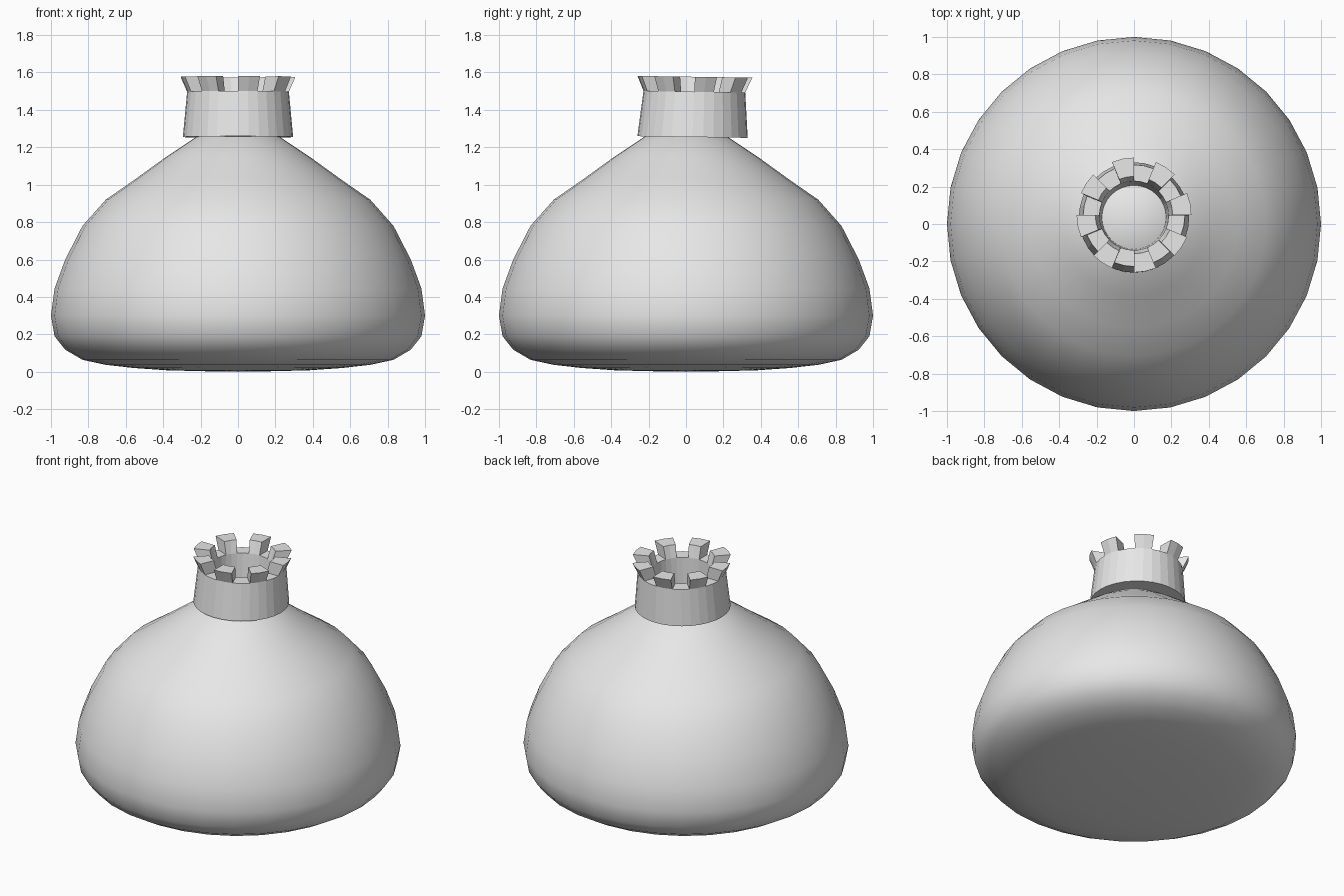
import bpy, bmesh, math

if "Cube" in bpy.data.objects:
    bpy.data.objects.remove(bpy.data.objects["Cube"])

SEG = 32
gray = bpy.data.materials.new("light_gray")
gray.diffuse_color = (0.8, 0.8, 0.8, 1)
gray.use_nodes = True
gray.node_tree.nodes["Principled BSDF"].inputs["Base Color"].default_value = gray.diffuse_color


def add_object(name, bm):
    bmesh.ops.recalc_face_normals(bm, faces=bm.faces)
    mesh = bpy.data.meshes.new(name)
    bm.to_mesh(mesh)
    bm.free()
    mesh.materials.append(gray)
    obj = bpy.data.objects.new(name, mesh)
    bpy.context.collection.objects.link(obj)
    return obj


# Sack body: a sphere whose rings are moved to new heights, bottom to top
heights = [0, 0.003, 0.008, 0.02, 0.037, 0.064, 0.118, 0.19, 0.30,
           0.445, 0.60, 0.78, 0.92, 1.025, 1.15, 1.275, 1.33]
bm = bmesh.new()
bmesh.ops.create_uvsphere(bm, u_segments=SEG, v_segments=16, radius=1)
for v in bm.verts:
    ring = round((math.asin(max(-1, min(1, v.co.z))) / math.pi + 0.5) * 16)
    v.co.z = heights[ring]
for f in bm.faces:
    f.smooth = True
add_object("sack_body", bm)

# Neck collar: a thick tapered ring, closed below
bm = bmesh.new()
profile = [(0.17, 1.255), (0.295, 1.255), (0.272, 1.497), (0.185, 1.497)]
rings = []
for i in range(SEG):
    a = 2 * math.pi * i / SEG
    rings.append([bm.verts.new((r * math.cos(a), r * math.sin(a), z)) for r, z in profile])
rim = []
for i in range(SEG):
    p, q = rings[i], rings[(i + 1) % SEG]
    for k in range(4):
        n = (k + 1) % 4
        f = bm.faces.new((p[k], q[k], q[n], p[n]))
        if k == 2:
            rim.append(f)
bmesh.ops.recalc_face_normals(bm, faces=bm.faces)

# Crimped teeth: every other pair of rim faces is raised and flared outward
raised = [f for i, f in enumerate(rim) if i % 4 < 2]
result = bmesh.ops.extrude_face_region(bm, geom=raised)
for v in result["geom"]:
    if isinstance(v, bmesh.types.BMVert):
        r = math.hypot(v.co.x, v.co.y)
        s = (0.307 if r > 0.23 else 0.207) / r
        v.co.x *= s
        v.co.y *= s
        v.co.z = 1.577
bmesh.ops.delete(bm, geom=[f for f in raised if f.is_valid], context='FACES_ONLY')

# The collar sits slightly back and leans a little
for v in bm.verts:
    y, z = v.co.y, v.co.z
    v.co.y = y + 0.035 + 0.04 * (z - 1.255)
    v.co.z = z - 0.015 * y
add_object("neck_collar", bm)
